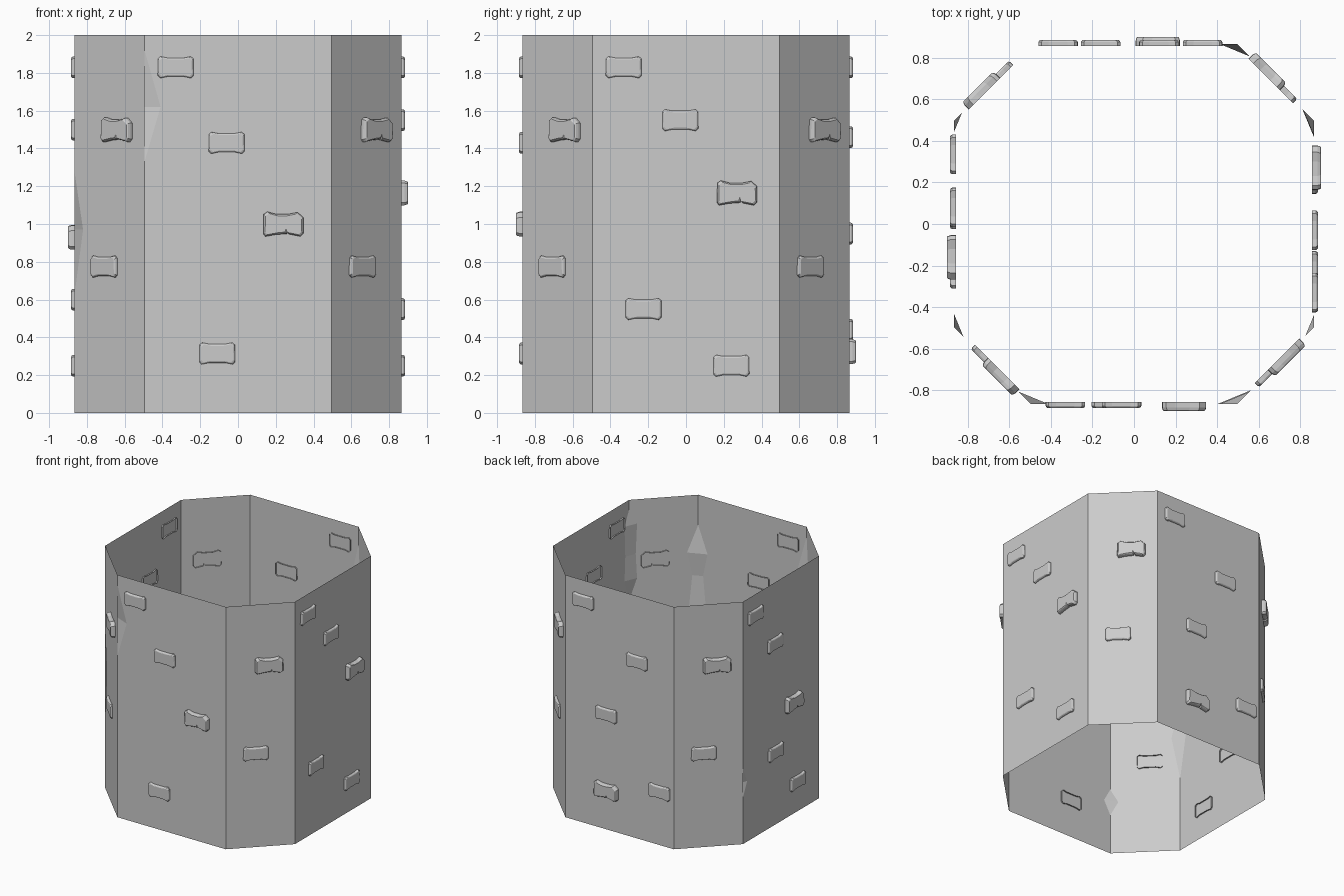
import bpy, bmesh, math

if "Cube" in bpy.data.objects:
    bpy.data.objects.remove(bpy.data.objects["Cube"])

R, C, H = 0.866, 0.495, 2.0
# octagon corners, counter-clockwise from front left
corners = [(-C, -R), (C, -R), (R, -C), (R, C), (C, R), (-C, R), (-R, C), (-R, -C)]
# chipped corner edges: (height, chip half width) from bottom to top
chips = [
    [(.33, 0), (.44, .06), (.55, 0), (1.33, 0), (1.62, .085), (1.92, 0)],
    [(.54, 0), (.82, .095), (1.34, .045), (1.53, .085), (1.75, 0)],
    [(1.17, 0), (1.35, .06), (1.55, .05), (1.8, .06), (1.92, 0)],
    [(.25, 0), (.38, .08), (.63, .035), (.74, .075), (.98, 0)],
    [(.98, 0), (1.5, .085), (1.86, 0)],
    [],
    [(.38, 0), (.5, .055), (.63, 0)],
    [(.62, 0), (.97, .065), (1.28, 0)],
]


def make_object(name, bm):
    mesh = bpy.data.meshes.new(name)
    bm.to_mesh(mesh)
    bm.free()
    obj = bpy.data.objects.new(name, mesh)
    bpy.context.collection.objects.link(obj)
    return obj


def shifted(a, b, w, z):
    d = math.dist(a, b)
    return (a[0] + (b[0] - a[0]) * w / d, a[1] + (b[1] - a[1]) * w / d, z)


# tower wall: open octagonal shell, each corner has a left and right edge chain
bm = bmesh.new()
chains = []
for i, c in enumerate(corners):
    before, after = corners[i - 1], corners[(i + 1) % 8]
    left, right = [], []
    for z, w in [(0, 0)] + chips[i] + [(H, 0)]:
        v = bm.verts.new(shifted(c, before, w, z))
        left.append(v)
        right.append(bm.verts.new(shifted(c, after, w, z)) if w else v)
    chains.append((left, right))
    # facets inside the chips
    for k in range(len(left) - 1):
        ring = list(dict.fromkeys([left[k], right[k], right[k + 1], left[k + 1]]))
        if len(ring) > 2:
            bm.faces.new(ring)
for i in range(8):
    a, b = chains[i][1], chains[(i + 1) % 8][0]
    bm.faces.new([a[0]] + b + a[:0:-1])
bmesh.ops.triangulate(bm, faces=bm.faces[:])
bmesh.ops.dissolve_limit(bm, angle_limit=0.001, verts=bm.verts[:], edges=bm.edges[:])
make_object("tower_wall", bm)


# bricks: open-backed waisted blocks with a bevelled front
def brick_mesh(name, outline, depth):
    bm = bmesh.new()
    layers = [(1.0, -0.011), (1.0, depth * 0.45), (0.93, depth * 0.85), (0.84, depth)]
    rings = []
    for s, d in layers:
        inset = (1 - s) * 0.06
        rings.append([bm.verts.new((u - math.copysign(inset, u), -d,
                                    v - math.copysign(inset, v))) for u, v in outline])
    n = len(outline)
    for lo, hi in zip(rings, rings[1:]):
        for k in range(n):
            m = (k + 1) % n
            bm.faces.new([lo[k], lo[m], hi[m], hi[k]])
    bm.faces.new(rings[-1])
    mesh = bpy.data.meshes.new(name)
    bm.to_mesh(mesh)
    bm.free()
    return mesh


small = brick_mesh("small_brick", [
    (-.082, -.058), (-.045, -.05), (.045, -.05), (.082, -.058), (.095, -.045),
    (.094, .045), (.08, .057), (.045, .05), (-.045, .05), (-.08, .057),
    (-.094, .045), (-.095, -.045)], 0.018)
large = brick_mesh("large_brick", [
    (-.095, -.066), (-.04, -.056), (.018, -.052), (.024, -.034), (.03, -.054),
    (.09, -.066), (.107, -.05), (.106, .035), (.075, .062), (.03, .053),
    (-.04, .053), (-.085, .065), (-.104, .052), (-.106, -.052)], 0.034)

# brick layout per side: angle, wall distance, (sideways, height, is large)
diagonal = [(.065, 1.5, 1), (-.035, .775, 0)]
layout = [
    (-90, R, [(-.33, 1.83, 0), (-.06, 1.43, 0), (.24, 1.0, 1), (-.11, .315, 0)]),
    (0, R, [(-.33, 1.83, 0), (-.03, 1.55, 0), (.27, 1.165, 1), (-.225, .55, 0), (.24, .25, 0)]),
    (90, R, [(-.33, 1.83, 0), (.16, 1.46, 0), (-.12, .95, 0), (-.115, .325, 1), (.365, .44, 0)]),
    (180, R, [(-.335, 1.83, 0), (-.08, 1.5, 0), (.16, .93, 1), (-.07, .6, 0), (.215, .25, 0)]),
] + [(a, (R + C) / math.sqrt(2), diagonal) for a in (-45, 45, 135, 225)]

for angle, dist, bricks in layout:
    t = math.radians(angle)
    for s, z, big in bricks:
        obj = bpy.data.objects.new("brick", large if big else small)
        obj.location = (dist * math.cos(t) - s * math.sin(t),
                        dist * math.sin(t) + s * math.cos(t), z)
        obj.rotation_euler.z = t + math.pi / 2
        bpy.context.collection.objects.link(obj)
